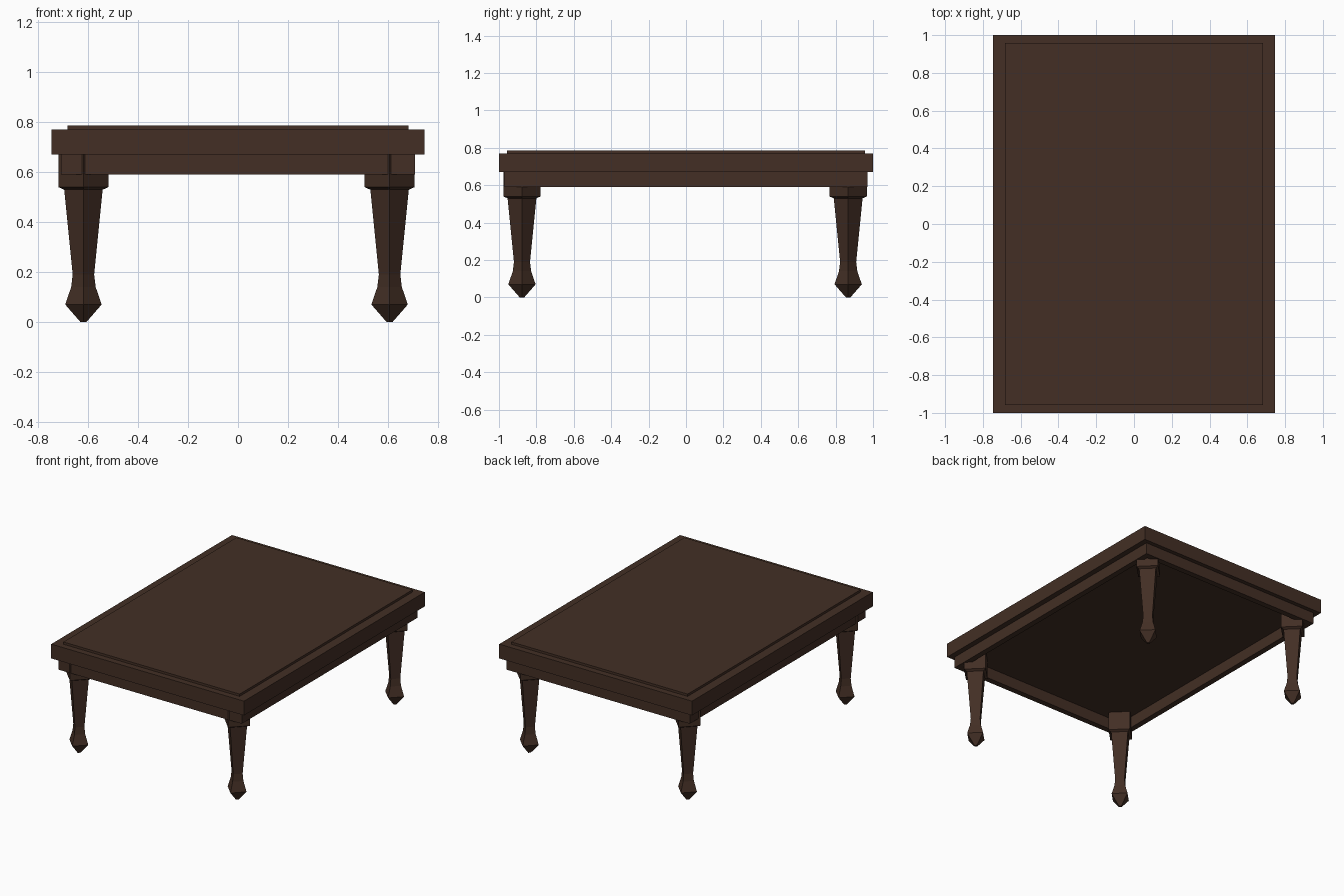
import bpy
import bmesh
from math import cos, sin, pi

default = bpy.data.objects.get("Cube")
if default:
    bpy.data.objects.remove(default, do_unlink=True)

# One dark stained wood
WOOD = (0.056, 0.028, 0.018, 1.0)
wood = bpy.data.materials.new("dark_wood")
wood.use_nodes = True
wood.diffuse_color = WOOD
wood.node_tree.nodes["Principled BSDF"].inputs["Base Color"].default_value = WOOD


def finish(name, bm):
    bmesh.ops.recalc_face_normals(bm, faces=bm.faces)
    mesh = bpy.data.meshes.new(name)
    bm.to_mesh(mesh)
    bm.free()
    mesh.materials.append(wood)
    obj = bpy.data.objects.new(name, mesh)
    bpy.context.collection.objects.link(obj)
    return obj


def slab(name, half_x, half_y, bottom, top):
    bm = bmesh.new()
    bmesh.ops.create_cube(bm, size=2)
    for v in bm.verts:
        v.co = (v.co.x * half_x, v.co.y * half_y, top if v.co.z > 0 else bottom)
    return finish(name, bm)


def rectangle(bm, half_x, half_y, z):
    corners = ((-1, -1), (1, -1), (1, 1), (-1, 1))
    return [bm.verts.new((sx * half_x, sy * half_y, z)) for sx, sy in corners]


def bridge(bm, a, b):
    for i in range(len(a)):
        j = (i + 1) % len(a)
        bm.faces.new((a[i], a[j], b[j], b[i]))


def frame(name, half_x, half_y, thickness, bottom, top):
    bm = bmesh.new()
    loops = [rectangle(bm, half_x - inset, half_y - inset, z)
             for inset, z in ((0, bottom), (0, top), (thickness, top), (thickness, bottom))]
    for k in range(4):
        bridge(bm, loops[k], loops[(k + 1) % 4])
    return finish(name, bm)


def turned(name, profile, x, y, sides=4):
    """Stack of four-sided rings with their corners along the x and y axes."""
    bm = bmesh.new()
    rings = []
    for r, z in profile:
        rings.append([bm.verts.new((x + r * cos(2 * pi * i / sides),
                                    y + r * sin(2 * pi * i / sides), z))
                      for i in range(sides)])
    for low, high in zip(rings, rings[1:]):
        bridge(bm, low, high)
    bm.faces.new(rings[0])
    bm.faces.new(rings[-1])
    return finish(name, bm)


# Table top, raised centre panel and the apron below
slab("table_top", 0.747, 1.0, 0.67, 0.77)
slab("raised_panel", 0.683, 0.957, 0.765, 0.786)
frame("apron", 0.709, 0.971, 0.04, 0.59, 0.672)

# Legs: pointed foot, slim ankle, tapered shaft and a wide cap
LEG = [(0.012, 0.0), (0.073, 0.07), (0.049, 0.14), (0.043, 0.19),
       (0.077, 0.53), (0.1, 0.54), (0.1, 0.672)]
for side, x in (("right", -0.619), ("left", 0.607)):
    for end, y in (("front", -0.877), ("back", 0.867)):
        turned(f"{end}_{side}_leg", LEG, x, y)
